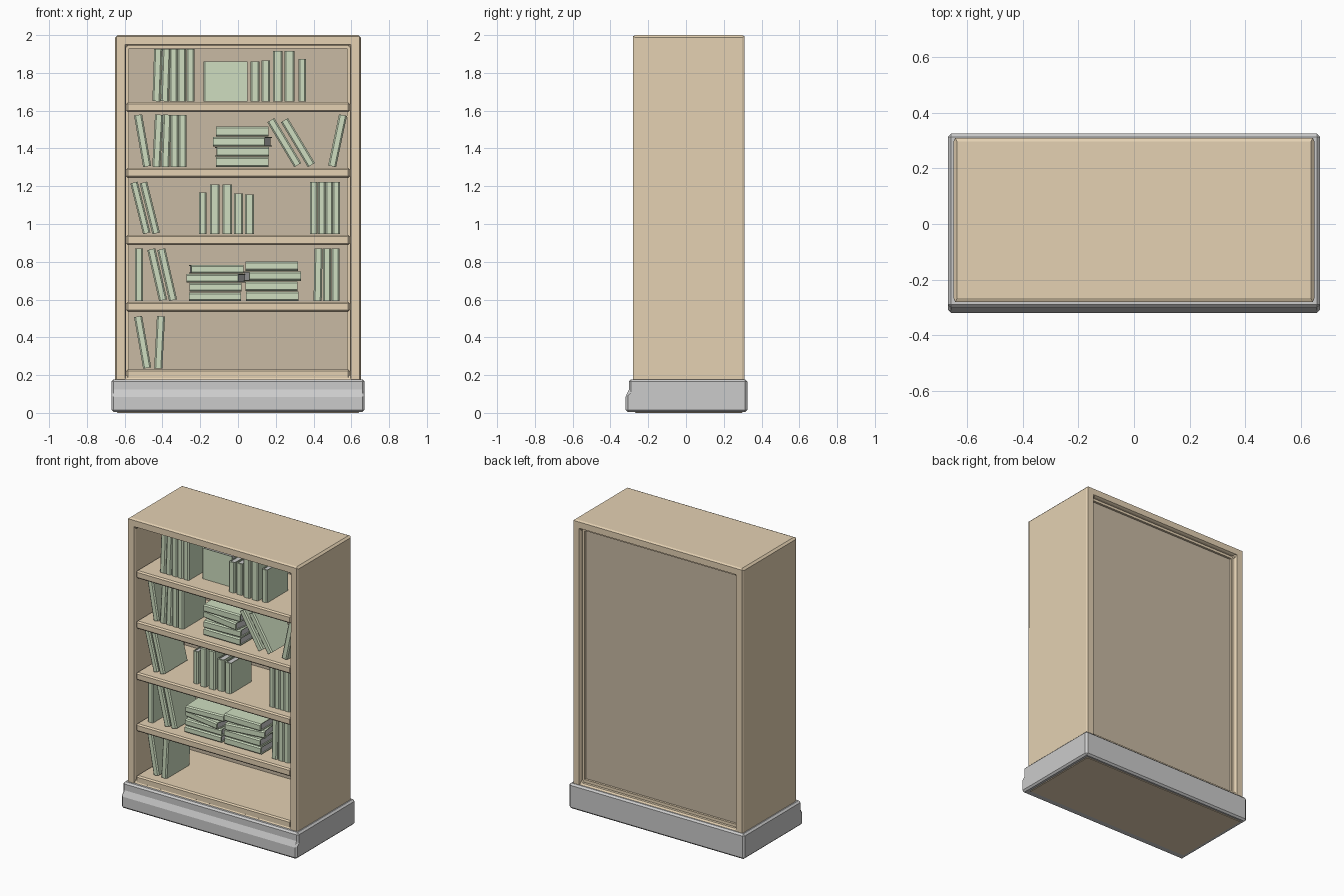
import bpy, bmesh, math, random
from mathutils import Matrix, Vector

if "Cube" in bpy.data.objects:
    bpy.data.objects.remove(bpy.data.objects["Cube"])

random.seed(4)


def material(name, rgb):
    m = bpy.data.materials.new(name)
    m.diffuse_color = (*rgb, 1)
    m.use_nodes = True
    m.node_tree.nodes["Principled BSDF"].inputs["Base Color"].default_value = m.diffuse_color
    return m


WOOD = material("oak", (0.78, 0.64, 0.45))
PANEL = material("back_board", (0.58, 0.49, 0.37))
GREEN = material("green_cover", (0.62, 0.73, 0.53))


def finish(name, bm, mat=None, bevel=0):
    bmesh.ops.recalc_face_normals(bm, faces=bm.faces)
    me = bpy.data.meshes.new(name)
    bm.to_mesh(me)
    bm.free()
    ob = bpy.data.objects.new(name, me)
    bpy.context.collection.objects.link(ob)
    if mat:
        me.materials.append(mat)
    if bevel:
        mod = ob.modifiers.new("bevel", "BEVEL")
        mod.width = bevel
        mod.segments = 1
        mod.limit_method = "ANGLE"
    return ob


def box(name, x0, x1, y0, y1, z0, z1, mat=None, bevel=0):
    bm = bmesh.new()
    size = Vector((x1 - x0, y1 - y0, z1 - z0))
    mid = Vector((x0 + x1, y0 + y1, z0 + z1)) / 2
    bmesh.ops.create_cube(bm, size=1, matrix=Matrix.Translation(mid) @ Matrix.Diagonal((*size, 1)))
    return finish(name, bm, mat, bevel)


def prism(name, pts, direction, mat=None, bevel=0):
    bm = bmesh.new()
    face = bm.faces.new([bm.verts.new(p) for p in pts])
    ext = bmesh.ops.extrude_face_region(bm, geom=[face], use_keep_orig=True)
    moved = [v for v in ext["geom"] if isinstance(v, bmesh.types.BMVert)]
    bmesh.ops.translate(bm, verts=moved, vec=direction)
    return finish(name, bm, mat, bevel)


def frame(name, outer, inner, y0, y1, mat, bevel):
    """Rectangular ring in the xz plane; outer and inner are (half width, z0, z1)."""
    bm = bmesh.new()

    def loop(r, y):
        w, a, b = r
        return [bm.verts.new((x, y, z)) for x, z in ((-w, a), (w, a), (w, b), (-w, b))]

    loops = [loop(outer, y0), loop(outer, y1), loop(inner, y1), loop(inner, y0)]
    for k in range(4):
        p, q = loops[k], loops[(k + 1) % 4]
        for i in range(4):
            j = (i + 1) % 4
            bm.faces.new((p[i], p[j], q[j], q[i]))
    return finish(name, bm, mat, bevel)


# carcass, back frame and back board
frame("case_frame", (0.65, 0.0, 2.0), (0.593, 0.19, 1.945), -0.28, 0.31, WOOD, 0.013)
frame("back_frame", (0.61, 0.18, 1.96), (0.578, 0.21, 1.928), 0.225, 0.28, WOOD, 0)
box("back_panel", -0.59, 0.59, 0.24, 0.265, 0.17, 1.94, PANEL)

# shelves
FLOORS = [1.645, 1.297, 0.942, 0.588, 0.23]
for z in FLOORS:
    box("shelf", -0.592, 0.592, -0.27, 0.25, z - 0.053, z, WOOD, 0.009)

# stepped plinth
plinth = [(-0.32, 0.004), (-0.32, 0.097), (-0.302, 0.112), (-0.302, 0.178), (0.325, 0.178), (0.325, 0.004)]
prism("plinth", [(-0.67, y, z) for y, z in plinth], (1.34, 0, 0), None, 0.013)


# one book: wrap-round cover with chamfered spine, plus page block
def book(x, z, t=0.043, h=0.277, d=0.25, y=-0.085, rot=None):
    m = Matrix.Translation((x, y, z)) @ (rot or Matrix())
    a, b, c = t / 2, d / 2, 0.005
    prof = [(-a, b), (-a, -b + 0.008), (-a + 0.008, -b), (a - 0.008, -b), (a, -b + 0.008), (a, b),
            (a - c, b), (a - c, -b + 0.012), (-a + c, -b + 0.012), (-a + c, b)]
    cover = prism("book_cover", [(px, py, -h / 2) for px, py in prof], (0, 0, h), GREEN)
    pages = box("book_pages", -a + c, a - c, -b + 0.01, b - 0.008, -h / 2 + 0.007, h / 2 - 0.007)
    cover.matrix_world = m
    pages.matrix_world = m


# standing or leaning book resting on a shelf
def stand(row, x, lean=0, t=0.043, h=0.277):
    r = math.radians(lean)
    z = FLOORS[row] + 0.004 + h / 2 * math.cos(r) + t / 2 * abs(math.sin(r))
    book(x, z, t, h, d=0.25 if h > 0.23 else 0.23, rot=Matrix.Rotation(r, 4, "Y"))


# pile of flat books, each turned a little
def pile(row, x, t, turns):
    for i, deg in enumerate(turns):
        rot = Matrix.Rotation(math.radians(deg), 4, "Z") @ Matrix.Rotation(math.pi / 2, 4, "Y")
        book(x + random.uniform(-0.004, 0.004), FLOORS[row] + 0.004 + t * (i + 0.5), t - 0.003, rot=rot)


# top row, with one book turned cover forward
for x, lean in ((-0.427, 2), (-0.383, 2), (-0.341, 0), (-0.298, 0), (-0.252, 0)):
    stand(0, x, lean)
book(-0.067, 1.755, 0.048, 0.212, 0.232, -0.11, Matrix.Rotation(-math.pi / 2, 4, "Z"))
for x, t, h in ((0.09, 0.046, 0.21), (0.147, 0.046, 0.216), (0.21, 0.05, 0.266), (0.273, 0.052, 0.268), (0.34, 0.042, 0.225)):
    stand(0, x, 0, t, h)

# second row
for x, lean in ((-0.505, -10), (-0.425, 3), (-0.38, 2), (-0.337, 0), (-0.293, 0), (0.245, -31), (0.317, -31), (0.527, 12)):
    stand(1, x, lean)
pile(1, 0.025, 0.054, (0, 2, -9, 0))

# third row
for x, lean in ((-0.517, -14), (-0.467, -14), (0.402, 0), (0.443, 0), (0.483, 0), (0.52, 0)):
    stand(2, x, lean, 0.04)
for x, t, h in ((-0.187, 0.038, 0.222), (-0.123, 0.048, 0.262), (-0.057, 0.05, 0.262), (0.003, 0.048, 0.216), (0.061, 0.046, 0.21)):
    stand(2, x, 0, t, h)

# fourth row
for x, lean in ((-0.525, 0), (-0.428, -13), (-0.375, -13), (0.424, 1), (0.472, 0), (0.516, 0)):
    stand(3, x, lean)
pile(3, -0.118, 0.048, (0, 0, -10, 3))
pile(3, 0.18, 0.053, (0, 0, 8, 0))

# bottom row
stand(4, -0.505, -10)
stand(4, -0.415, 3)
